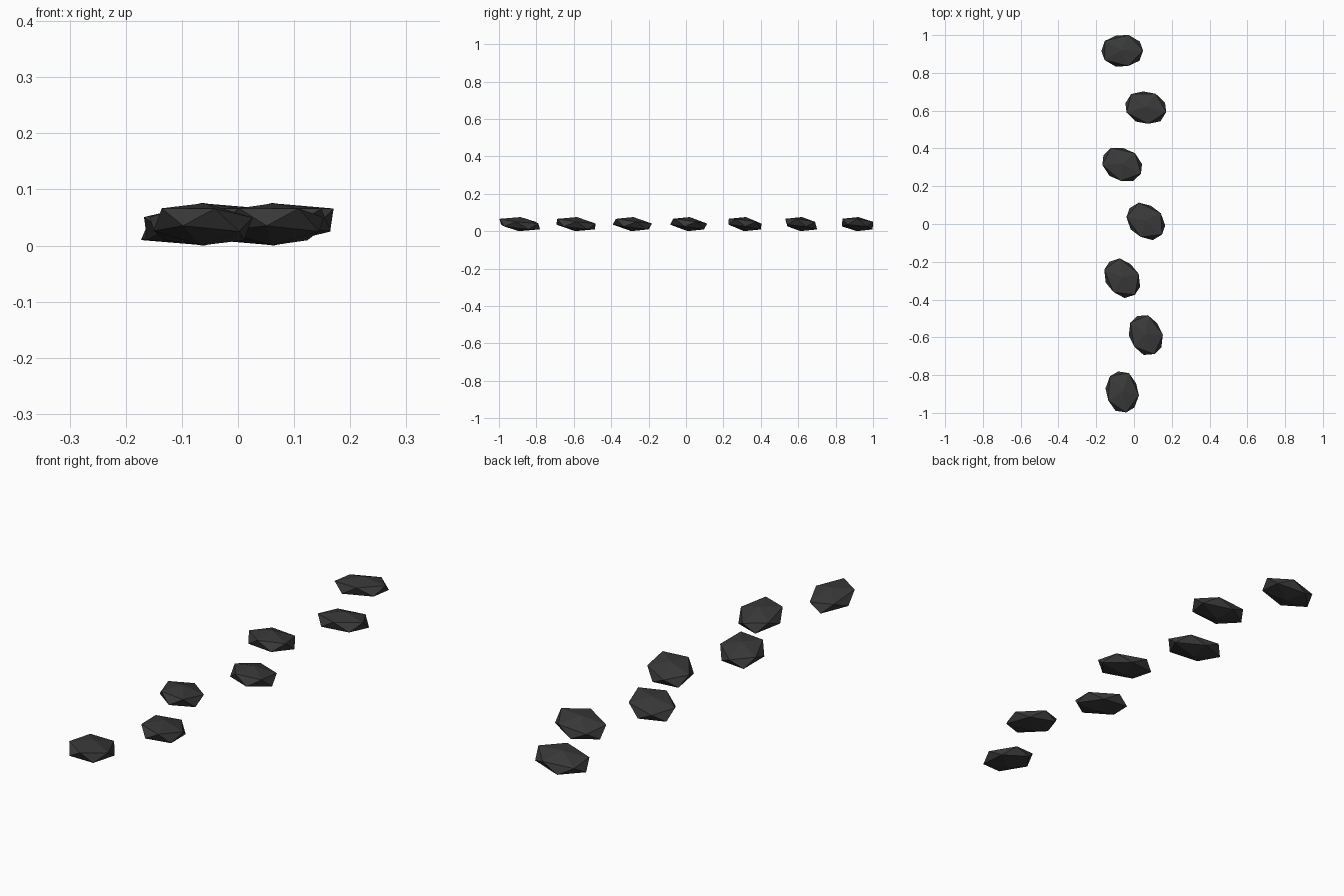
import bpy, math

if "Cube" in bpy.data.objects:
    bpy.data.objects.remove(bpy.data.objects["Cube"])

# One flat dark colour for every stone
mat = bpy.data.materials.new("dark_slate_grey")
mat.diffuse_color = (0.04, 0.04, 0.04, 1.0)
mat.use_nodes = True
mat.node_tree.nodes["Principled BSDF"].inputs["Base Color"].default_value = mat.diffuse_color

COUNT = 7
STEP_Y = 0.301                      # spacing along the path
FIRST_Y = 0.917
SIDE_X = 0.0625                     # left/right stagger
RADII = (0.126, 0.097, 0.038)       # flattened pebble
TILT = -0.10                        # slight lean on both axes
TURN = math.radians(-13.3)          # each stone turns a little further

# Stepping stones: flattened, low-poly, staggered in a row
for i in range(COUNT):
    bpy.ops.mesh.primitive_ico_sphere_add(subdivisions=1, radius=1.0)
    stone = bpy.context.object
    stone.name = f"stepping_stone_{i + 1}"
    stone.scale = RADII
    stone.rotation_euler = (TILT, TILT, TURN * i)
    stone.location = (SIDE_X * (-1 if i % 2 == 0 else 1), FIRST_Y - STEP_Y * i, 0.038)
    stone.data.materials.append(mat)
    bpy.ops.object.shade_flat()
